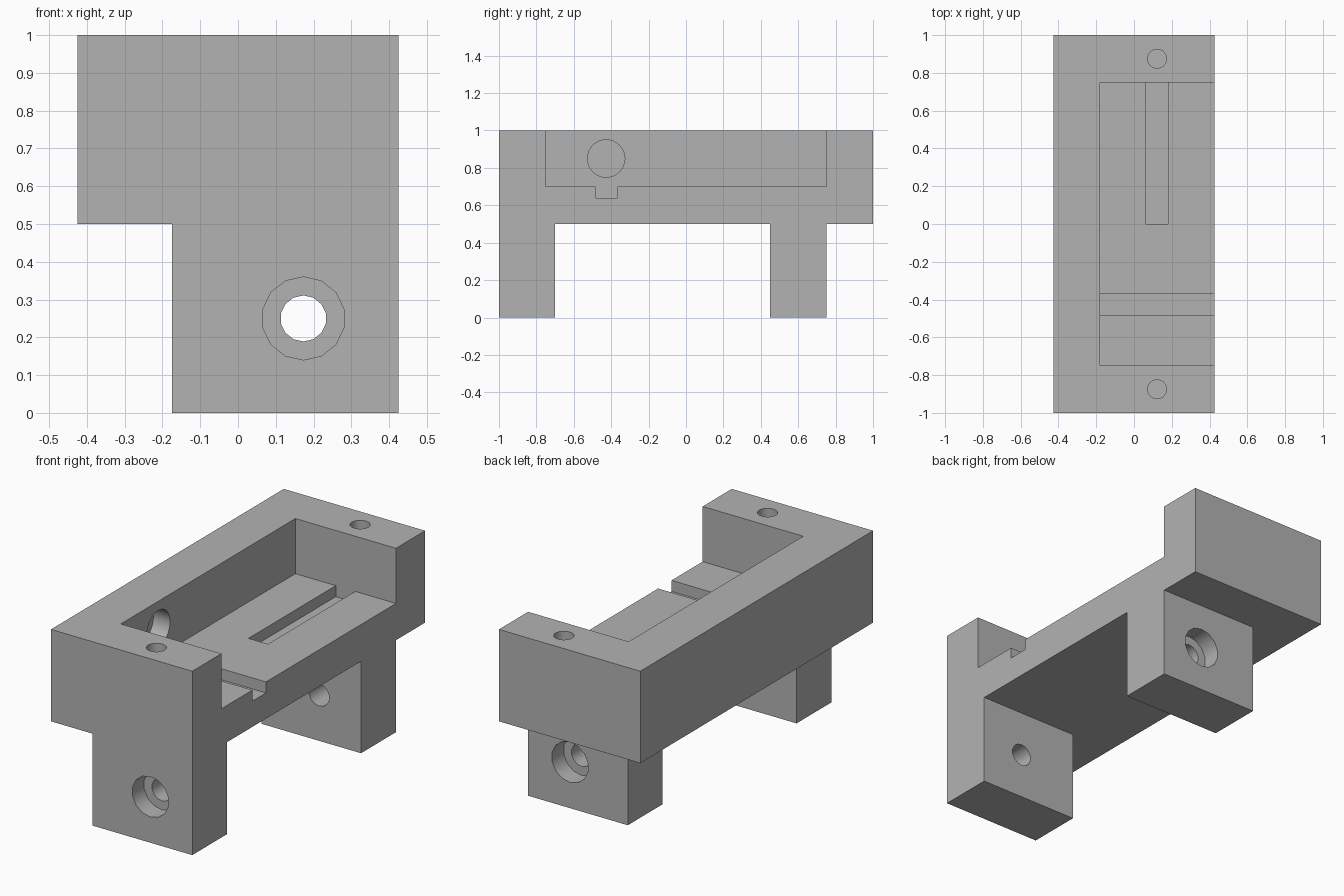
import bpy, bmesh, math
from mathutils import Matrix, Vector

cube = bpy.data.objects.get("Cube")
if cube:
    bpy.data.objects.remove(cube, do_unlink=True)

grey = bpy.data.materials.new("plain grey")
grey.use_nodes = True
grey.diffuse_color = (0.45, 0.45, 0.45, 1)
grey.node_tree.nodes["Principled BSDF"].inputs["Base Color"].default_value = grey.diffuse_color


def make_object(name, bm):
    bmesh.ops.recalc_face_normals(bm, faces=bm.faces)
    mesh = bpy.data.meshes.new(name)
    bm.to_mesh(mesh)
    bm.free()
    mesh.materials.append(grey)
    obj = bpy.data.objects.new(name, mesh)
    bpy.context.collection.objects.link(obj)
    return obj


def box(name, low, high):
    bm = bmesh.new()
    low, high = Vector(low), Vector(high)
    size = Matrix.Diagonal((high - low).to_4d())
    bmesh.ops.create_cube(bm, size=1, matrix=Matrix.Translation((low + high) / 2) @ size)
    return make_object(name, bm)


def rod(name, start, end, radius, sides):
    bm = bmesh.new()
    start, end = Vector(start), Vector(end)
    turn = (end - start).to_track_quat('Z', 'Y').to_matrix().to_4x4()
    bmesh.ops.create_cone(bm, cap_ends=True, segments=sides, radius1=radius, radius2=radius,
                          depth=(end - start).length,
                          matrix=Matrix.Translation((start + end) / 2) @ turn)
    return make_object(name, bm)


def cut(target, cutter):
    mod = target.modifiers.new(cutter.name, 'BOOLEAN')
    mod.operation = 'DIFFERENCE'
    mod.solver = 'EXACT'
    mod.object = cutter
    bpy.context.view_layer.objects.active = target
    bpy.ops.object.modifier_apply(modifier=mod.name)
    bpy.data.objects.remove(cutter, do_unlink=True)


# Bracket body: side profile with two legs, extruded across the width
half = 0.425
profile = [(-1, 0), (-0.7, 0), (-0.7, 0.5), (0.45, 0.5), (0.45, 0),
           (0.75, 0), (0.75, 0.5), (1, 0.5), (1, 1), (-1, 1)]
bm = bmesh.new()
face = bm.faces.new([bm.verts.new((-half, y, z)) for y, z in profile])
grown = bmesh.ops.extrude_face_region(bm, geom=[face])["geom"]
bmesh.ops.translate(bm, vec=(2 * half, 0, 0),
                    verts=[v for v in grown if isinstance(v, bmesh.types.BMVert)])
body = make_object("bracket_body", bm)

# Legs are narrower than the tray
cut(body, box("leg_relief", (-0.6, -1.2, -0.2), (-0.175, 1.2, 0.5)))

# Tray pocket, open on one side, with its cross groove and long groove
wall, floor, groove = -0.18, 0.7, 0.64
cut(body, box("tray_pocket", (wall, -0.75, floor), (0.6, 0.75, 1.2)))
cut(body, box("cross_groove", (wall, -0.483, groove), (0.6, -0.367, 0.8)))
cut(body, box("long_groove", (0.063, 0, groove), (0.18, 0.75, 0.8)))

# Blind hole in the tray wall
cut(body, rod("wall_hole", (wall - 0.1, -0.427, 0.85), (0, -0.427, 0.85), 0.1, 32))

# Screw holes in the top of both ends
for side in (-1, 1):
    cut(body, rod("top_hole", (0.122, side * 0.875, 0.75), (0.122, side * 0.875, 1.1), 0.05, 32))

# Bolt holes through the legs, counterbored on the outer faces
for outer, inner, away in ((-1, -0.7, -1), (0.75, 0.45, 1)):
    x, z = 0.173, 0.25
    cut(body, rod("bolt_hole", (x, inner - away * 0.1, z), (x, outer + away * 0.1, z), 0.061, 14))
    cut(body, rod("counterbore", (x, outer - away * 0.1, z), (x, outer + away * 0.1, z), 0.11, 14))

# Smooth the round holes, keep the block edges sharp
bpy.ops.object.select_all(action='DESELECT')
body.select_set(True)
bpy.context.view_layer.objects.active = body
bpy.ops.object.shade_smooth_by_angle(angle=math.radians(30))
